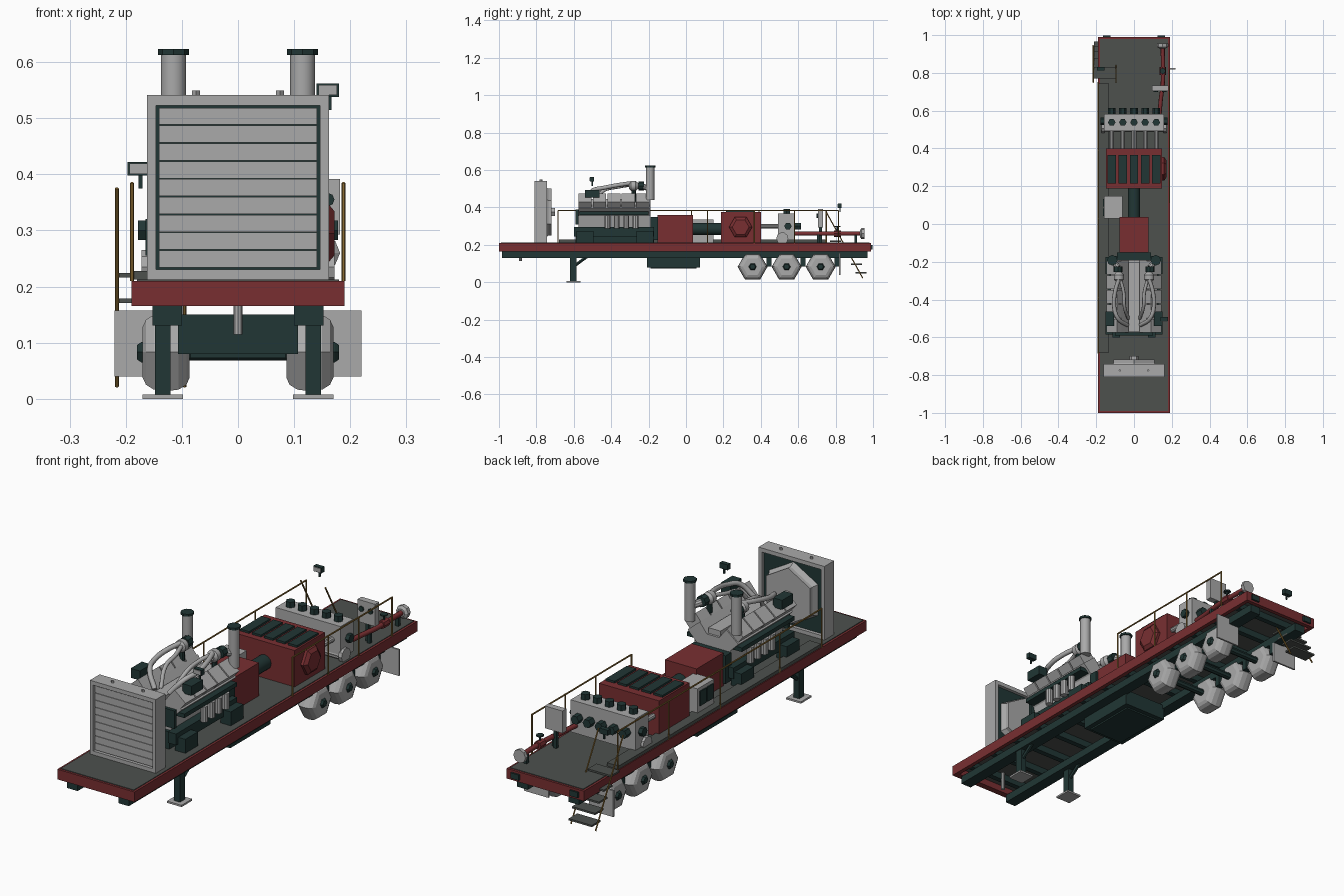
import bpy, bmesh, math
from mathutils import Vector, Matrix

if "Cube" in bpy.data.objects:
    bpy.data.objects.remove(bpy.data.objects["Cube"])

def mat(name, r, g, b):
    m = bpy.data.materials.new(name)
    m.diffuse_color = (r, g, b, 1)
    m.use_nodes = True
    m.node_tree.nodes["Principled BSDF"].inputs["Base Color"].default_value = m.diffuse_color
    return m

GREY = mat("light grey", .40, .40, .40)
RED = mat("dark red", .19, .028, .031)
DARK = mat("dark green", .015, .037, .035)
DECK = mat("deck grey", .075, .083, .076)
GOLD = mat("rail ochre", .27, .155, .035)

def finish(name, bm, m, smooth=False):
    bmesh.ops.recalc_face_normals(bm, faces=bm.faces)
    me = bpy.data.meshes.new(name)
    bm.to_mesh(me)
    bm.free()
    ob = bpy.data.objects.new(name, me)
    bpy.context.collection.objects.link(ob)
    me.materials.append(m)
    if smooth:
        bpy.ops.object.select_all(action='DESELECT')
        ob.select_set(True)
        bpy.context.view_layer.objects.active = ob
        bpy.ops.object.shade_smooth_by_angle(angle=math.radians(35))
    return ob

def box(name, x0, x1, y0, y1, z0, z1, m, tilt=0):
    """Box by extents, optionally tilted about its own y axis."""
    bm = bmesh.new()
    c = Vector(((x0 + x1) / 2, (y0 + y1) / 2, (z0 + z1) / 2))
    M = Matrix.Translation(c) @ Matrix.Rotation(tilt, 4, 'Y') @ Matrix.Diagonal((abs(x1 - x0), y1 - y0, z1 - z0, 1))
    bmesh.ops.create_cube(bm, size=1, matrix=M)
    return finish(name, bm, m)

def lathe(name, origin, axis, profile, m, n=12, phase=0, smooth=None):
    """Turn (distance along axis, radius) pairs around an axis."""
    o, d = Vector(origin), Vector(axis).normalized()
    u = Vector((0, 1, 0)) if abs(d.x) > .7 else Vector((1, 0, 0))
    u = (u - d * u.dot(d)).normalized()
    v = d.cross(u)
    bm = bmesh.new()
    rings = []
    for t, r in profile:
        rings.append([bm.verts.new(o + d * t + (u * math.cos(a) + v * math.sin(a)) * r)
                      for a in (phase + 2 * math.pi * i / n for i in range(n))])
    for a, b in zip(rings, rings[1:]):
        for i in range(n):
            bm.faces.new((a[i], a[(i + 1) % n], b[(i + 1) % n], b[i]))
    bm.faces.new(rings[0])
    bm.faces.new(rings[-1])
    return finish(name, bm, m, n >= 10 if smooth is None else smooth)

def rod(name, a, b, r, m, n=6):
    d = Vector(b) - Vector(a)
    return lathe(name, a, d, [(0, r), (d.length, r)], m, n)

def pipe(name, pts, r, m):
    cu = bpy.data.curves.new(name, 'CURVE')
    cu.dimensions, cu.bevel_depth, cu.bevel_resolution, cu.use_fill_caps = '3D', r, 2, True
    sp = cu.splines.new('BEZIER')
    sp.resolution_u = 5
    sp.bezier_points.add(len(pts) - 1)
    for p, co in zip(sp.bezier_points, pts):
        p.co, p.handle_left_type, p.handle_right_type = co, 'AUTO', 'AUTO'
    cu.materials.append(m)
    ob = bpy.data.objects.new(name, cu)
    bpy.context.collection.objects.link(ob)
    bpy.ops.object.select_all(action='DESELECT')
    ob.select_set(True)
    bpy.context.view_layer.objects.active = ob
    bpy.ops.object.convert(target='MESH')

def extrude_y(name, prof, y0, y1, m):
    bm = bmesh.new()
    f = bm.faces.new([bm.verts.new((x, y0, z)) for x, z in prof])
    r = bmesh.ops.extrude_face_region(bm, geom=[f])
    bmesh.ops.translate(bm, vec=(0, y1 - y0, 0), verts=[v for v in r["geom"] if isinstance(v, bmesh.types.BMVert)])
    return finish(name, bm, m)

# trailer bed
box("deck_plate", -.18, .18, -.99, .98, .195, .213, DECK)
for s in (-1, 1):
    box("deck_side", s * .172, s * .19, -1, .99, .165, .21, RED)
    box("deck_end", -.172, .172, s * .986 - .014, min(s * .986 + .014, .99), .165, .21, RED)
    box("frame_rail", s * .1, s * .152, -.985, .97, .131, .166, DARK)
    box("tail_light", s * .125, s * .165, .985, .998, .175, .2, DARK)
for i in range(13):
    y = -.9 + i * .15
    box("cross_member", -.172, .172, y - .012, y + .012, .165, .195, DARK)
box("belly_tank", -.107, .107, -.208, .075, .08, .15, DARK)
box("belly_tank_base", -.085, .085, -.19, .055, .073, .08, DARK)
rod("kingpin", (0, -.885, .115), (0, -.885, .195), .008, GREY, 8)
for s in (-1, 1):
    # landing gear
    box("landing_leg", s * .12, s * .148, -.62, -.585, .008, .14, DARK)
    box("landing_foot", s * .098, s * .17, -.64, -.565, 0, .008, GREY)
    rod("landing_brace", (s * .134, -.6, .085), (s * .134, -.525, .14), .009, DARK)
    box("mud_flap", s * .1, s * .22, .818, .826, .04, .157, GREY)
    for y in (.356, .538, .72):
        # six-sided tyres with rounded shoulders
        lathe("tyre", (s * .128, y, .083), (s, 0, 0),
              [(-.042, .036), (-.042, .052), (-.036, .067), (-.022, .077), (0, .08), (.022, .077),
               (.036, .067), (.042, .052), (.042, .036)], GREY, 6, smooth=False)
        lathe("hub", (s * .165, y, .083), (s, 0, 0), [(0, .021), (.007, .021), (.015, .015)], DARK, 6)
        box("spring_hanger", s * .1, s * .13, y + .075, y + .1, .085, .14, DARK)
for y in (.356, .538, .72):
    rod("axle", (-.13, y, .083), (.13, y, .083), .015, DARK, 8)

# radiator
for s in (-1, 1):
    box("radiator_side", s * .146, s * .162, -.81, -.742, .212, .541, GREY)
    rod("lifting_eye", (s * .075, -.775, .541), (s * .075, -.775, .549), .007, GREY, 4)
box("radiator_top", -.146, .146, -.81, -.742, .523, .541, GREY)
box("radiator_bottom", -.146, .146, -.81, -.742, .212, .23, GREY)
box("radiator_core", -.146, .146, -.793, -.757, .23, .523, DARK)
for i in range(9):
    z = .234 + i * .0318
    box("radiator_slat", -.141, .141, -.803, -.79, z, z + .0302, GREY)
lathe("fan_shroud", (0, -.76, .375), (0, 1, 0), [(0, .14), (.025, .125), (.042, .125)], GREY, 6, math.pi / 2)
lathe("fan_hub", (0, -.72, .375), (0, 1, 0), [(0, .025), (.02, .025)], GREY, 6)

# engine
half = [(.07, .28), (.085, .355), (.125, .395), (.065, .445), (.03, .4)]
extrude_y("engine_block", half + [(-x, z) for x, z in reversed(half)], -.575, -.19, GREY)
box("engine_valley", -.03, .03, -.57, -.2, .39, .425, GREY)
box("engine_sump", -.075, .075, -.59, -.17, .213, .29, DARK)
box("front_damper", -.1, .1, -.59, -.575, .31, .39, DARK)
box("flywheel_housing", -.09, .09, -.19, -.15, .225, .35, DARK)
for s in (-1, 1):
    box("engine_skid", s * .075, s * .115, -.6, -.17, .245, .295, DARK)
    for y in (-.54, -.22):
        box("engine_mount", s * .1, s * .15, y - .045, y + .045, .213, .275, DARK)
    box("exhaust_manifold", s * .085, s * .135, -.57, -.2, .36, .378, DARK)
    for i in range(5):
        y = -.575 + i * .077
        box("valve_cover", s * .103 - .035, s * .103 + .035, y, y + .071, .4125, .4575, GREY, s * math.radians(40))
    for i in range(4):
        y = -.42 + i * .05
        rod("oil_filter", (s * .128, y, .288), (s * .128, y, .358), .016, GREY, 10)
    box("air_box", s * .105, s * .15, -.54, -.462, .452, .494, DARK)
    # exhaust stacks and turbos
    lathe("exhaust_stack", (s * .115, -.192, .44), (0, 0, 1), [(0, .0225), (.175, .0225)], GREY, 16)
    lathe("stack_cap", (s * .115, -.192, .613), (0, 0, 1), [(0, .028), (.01, .028)], DARK, 8)
    lathe("turbo", (s * .08, -.305, .515), (0, 1, 0), [(0, .015), (.012, .027), (.035, .027), (.05, .015)], GREY, 12)
    lathe("turbo_housing", (s * .085, -.255, .515), (0, 1, 0), [(0, .024), (.03, .024)], DARK, 8)
    rod("turbo_outlet", (s * .085, -.23, .512), (s * .115, -.192, .5), .016, GREY, 10)
    rod("turbo_stand", (s * .08, -.28, .42), (s * .08, -.28, .51), .012, DARK, 8)
    pipe("intake_pipe", [(s * .08, -.29, .53), (s * .1, -.36, .52), (s * .105, -.44, .505),
                         (s * .085, -.5, .49), (s * .035, -.535, .43)], .011, GREY)
    pipe("charge_pipe", [(s * .07, -.3, .52), (s * .055, -.36, .51), (s * .05, -.44, .49), (s * .03, -.5, .42)], .009, GREY)

# transmission and driveshaft
box("transmission", -.078, .078, -.152, .037, .213, .36, RED)
rod("driveshaft", (0, .03, .285), (0, .19, .285), .033, DARK, 12)
box("control_cabinet", -.16, -.06, .03, .147, .213, .335, GREY)
for y in (.043, .093):
    box("cabinet_window", -.165, -.16, y, y + .04, .255, .32, DARK)

# pump power end
box("pump_case", -.148, .148, .187, .4, .213, .375, RED)
lathe("pump_side_cover", (.148, .292, .295), (1, 0, 0), [(0, .062), (.012, .062), (.024, .045)], RED, 6)
xs = [-.118 + i * .059 for i in range(5)]
for x in xs:
    box("pump_top_panel", x - .022, x + .022, .215, .365, .375, .384, DARK)
    rod("plunger", (x, .4, .3), (x, .5, .3), .012, GREY, 10)
    # fluid end caps
    rod("top_cap", (x, .538, .36), (x, .538, .393), .02, DARK, 6)
    rod("rear_cap", (x, .58, .3), (x, .615, .3), .02, DARK, 6)
box("fluid_end", -.16, .16, .493, .583, .225, .368, GREY)
for s in (-1, 1):
    rod("suction_flange", (s * .155, .515, .235), (s * .172, .515, .235), .032, GREY, 10)
    rod("side_port", (s * .155, .545, .3), (s * .178, .545, .3), .02, DARK, 6)
rod("suction_manifold", (-.155, .515, .235), (.155, .515, .235), .024, GREY, 10)

# discharge line
pipe("discharge_pipe", [(.135, .58, .26), (.142, .66, .26), (.152, .74, .26), (.152, .94, .26)], .011, RED)
lathe("discharge_cap", (.152, .93, .26), (0, 1, 0), [(0, .018), (.008, .03), (.025, .03)], GREY, 8)
rod("valve_body", (.152, .79, .26), (.152, .83, .26), .018, RED, 8)
rod("valve_stem", (.152, .81, .26), (.152, .81, .3), .005, DARK)
rod("valve_wheel", (.152, .81, .296), (.152, .81, .302), .016, DARK, 8)
for y in (.7, .9):
    box("pipe_stand", .144, .16, y, y + .015, .21, .255, DARK)
box("gauge_panel", .095, .182, .705, .733, .293, .392, GREY)
box("gauge_post", .13, .145, .712, .726, .21, .3, DARK)
for x in (.115, .16):
    rod("gauge_dial", (x, .706, .355), (x, .699, .355), .012, DARK, 8)

# work lights on posts
for x, y, z in ((.16, -.505, .55), (-.177, .82, .41)):
    box("lamp_body", x - .02, x + .02, y - .008, y + .012, z - .012, z + .012, DARK)
    box("lamp_lens", x - .0165, x + .0165, y - .011, y - .008, z - .009, z + .009, GREY)
    box("lamp_bracket", x + .0, x + .007, y, y + .007, z - .035, z - .012, DARK)

# left walkway and railings
box("walkway", -.19, -.132, -.68, .745, .213, .228, DECK)
R = .0035
for x, posts in ((-.189, (-.685, -.39, .03, .39, .75)), (.188, (.115, .365, .58, .815))):
    rod("top_rail", (x, posts[0], .383), (x, posts[-1], .383), R, GOLD)
    for y in posts:
        rod("rail_post", (x, y, .21), (x, y, .385), R, GOLD)

# access stairs
for x in (-.216, -.095):
    rod("stair_rail", (x, .75, .375), (x, .945, .022), R, GOLD)
for y, z in ((.80, .22), (.85, .175), (.885, .135), (.912, .095), (.935, .05)):
    box("stair_tread", -.212, -.098, y - .03, y + .03, z - .004, z + .004, DECK)
